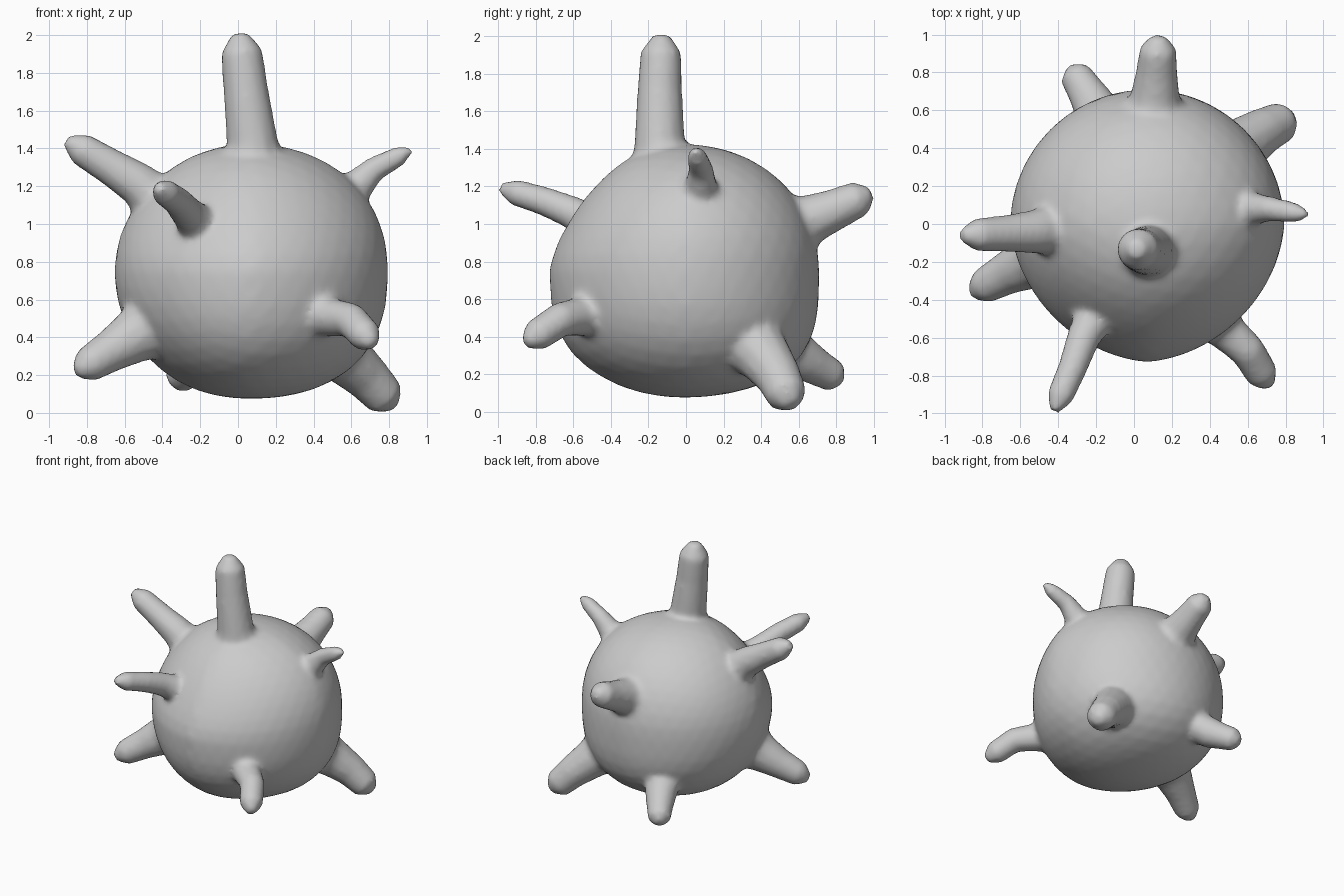
import bpy
import bmesh
import math
from mathutils import Vector
from mathutils.bvhtree import BVHTree

cube = bpy.data.objects.get("Cube")
if cube:
    bpy.data.objects.remove(cube, do_unlink=True)

# Single matte grey for the whole model
grey = bpy.data.materials.new("plain_grey")
grey.use_nodes = True
colour = (0.6, 0.6, 0.6, 1)
grey.diffuse_color = colour
grey.node_tree.nodes["Principled BSDF"].inputs["Base Color"].default_value = colour

SIDES = 12
bm = bmesh.new()


def add_body(centre, radii):
    """Round body: sloping upper front, fuller and flatter lower back."""
    bmesh.ops.create_icosphere(bm, subdivisions=4, radius=1)
    for vert in bm.verts:
        x, y, z = vert.co
        if z > 0:
            power = 2.05 + 0.1 * x + 0.5 * min(y, 0)
        else:
            power = 2.22 + 0.2 * x + 0.25 * y + 0.6 * y * y
        norm = (math.hypot(x, y) ** power + abs(z) ** power) ** (1 / power)
        norm *= 1 + 0.09 * abs(x) * max(0, -y)
        vert.co = Vector(centre) + Vector(
            [c / norm * r for c, r in zip(vert.co, radii)])
    return BVHTree.FromBMesh(bm)


def add_spike(base, mid, tip, base_radius, tip_radius):
    """Tapered, bent tube with a blunt tip and a skirt laid on the body."""
    base, mid, tip = Vector(base), Vector(mid), Vector(tip)
    root_dir = (mid - base).normalized()
    mean = (base_radius + tip_radius) / 2
    rings = [
        (base, base_radius * 1.4),
        (base + root_dir * 0.03, base_radius * 1.05),
        (mid, mean),
        (mid.lerp(tip, 0.7), tip_radius),
        (tip + (tip - mid).normalized() * 0.01, tip_radius * 0.4),
    ]
    loops = []
    for i, (point, radius) in enumerate(rings):
        before = rings[max(i - 1, 0)][0]
        after = rings[min(i + 1, len(rings) - 1)][0]
        turn = (after - before).to_track_quat("Z", "Y")
        loops.append([
            bm.verts.new(point + turn @ Vector((radius * math.cos(a), radius * math.sin(a), 0)))
            for a in (math.tau * k / SIDES for k in range(SIDES))])
    # Sink the root ring just under the body's surface
    for vert in loops[0]:
        spot, normal, _, _ = surface.find_nearest(vert.co)
        vert.co = spot - normal * 0.02
    for low, high in zip(loops, loops[1:]):
        # Line the rings up where the tube bends
        shift = min(range(SIDES), key=lambda s: sum(
            (low[k].co - high[(k + s) % SIDES].co).length for k in range(SIDES)))
        high[:] = high[shift:] + high[:shift]
        for k in range(SIDES):
            n = (k + 1) % SIDES
            bm.faces.new((low[k], low[n], high[n], high[k]))
    bm.faces.new(loops[-1])
    bm.faces.new(loops[0][::-1])


surface = add_body((0.07, -0.01, 0.75), (0.725, 0.72, 0.675))

# Upper spikes: top, right, front, left, back
add_spike((0.08, -0.14, 1.4), (0.04, -0.14, 1.72), (0.01, -0.13, 2), 0.13, 0.11)
add_spike((-0.51, -0.04, 1.2), (-0.67, -0.05, 1.3), (-0.9, -0.06, 1.44), 0.11, 0.088)
add_spike((-0.26, -0.58, 1.05), (-0.32, -0.75, 1.12), (-0.42, -0.98, 1.19), 0.085, 0.072)
add_spike((0.63, 0.08, 1.2), (0.72, 0.08, 1.29), (0.91, 0.05, 1.39), 0.08, 0.055)
add_spike((0.11, 0.65, 1.02), (0.12, 0.8, 1.08), (0.13, 0.98, 1.16), 0.125, 0.098)

# Lower spikes: left back, back, left front, right
add_spike((0.56, 0.41, 0.3), (0.68, 0.49, 0.19), (0.82, 0.56, 0.04), 0.14, 0.11)
add_spike((-0.2, 0.61, 0.29), (-0.26, 0.71, 0.23), (-0.33, 0.82, 0.17), 0.11, 0.088)
add_spike((0.47, -0.55, 0.51), (0.6, -0.67, 0.49), (0.71, -0.85, 0.37), 0.1, 0.088)
add_spike((-0.54, -0.2, 0.41), (-0.67, -0.26, 0.33), (-0.85, -0.36, 0.22), 0.135, 0.095)

mesh = bpy.data.meshes.new("spiky_body")
bm.to_mesh(mesh)
bm.free()
mesh.materials.append(grey)
spiky_body = bpy.data.objects.new("spiky_body", mesh)
bpy.context.scene.collection.objects.link(spiky_body)

# Fuse the spikes into the body and soften their roots
fuse = spiky_body.modifiers.new("fuse", "REMESH")
fuse.mode = "VOXEL"
fuse.voxel_size = 0.02
fuse.use_smooth_shade = True
soften = spiky_body.modifiers.new("soften", "SMOOTH")
soften.factor = 0.5
soften.iterations = 8
